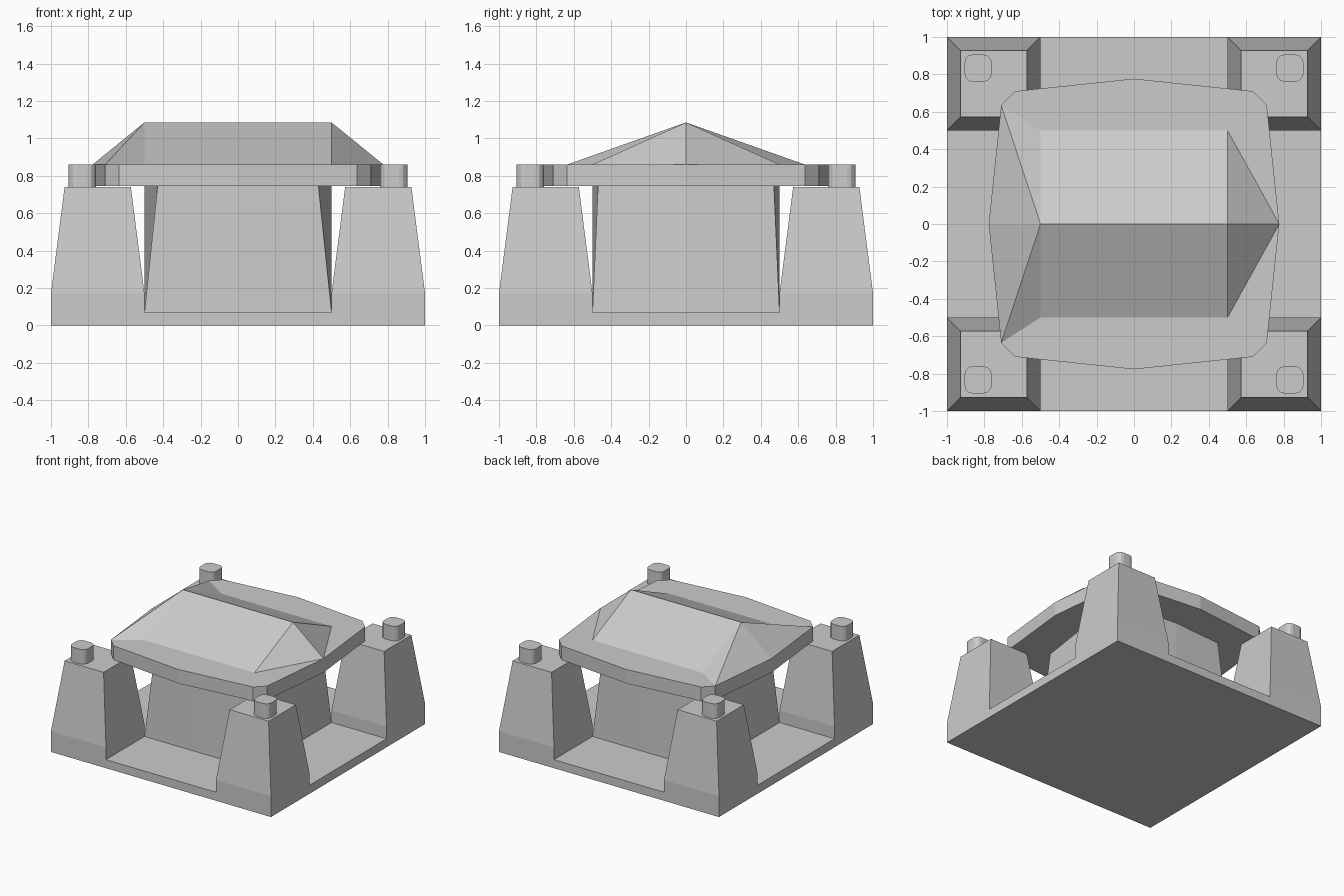
import bpy, bmesh
from math import cos, sin, pi

if "Cube" in bpy.data.objects:
    bpy.data.objects.remove(bpy.data.objects["Cube"])


def finish(name, bm):
    bmesh.ops.recalc_face_normals(bm, faces=bm.faces)
    me = bpy.data.meshes.new(name)
    bm.to_mesh(me)
    bm.free()
    ob = bpy.data.objects.new(name, me)
    bpy.context.collection.objects.link(ob)
    return ob


def loft(name, rings):
    """Closed solid through rings given as (xy points, z)."""
    bm = bmesh.new()
    loops = [[bm.verts.new((x, y, z)) for x, y in pts] for pts, z in rings]
    for a, b in zip(loops, loops[1:]):
        for i in range(len(a)):
            j = (i + 1) % len(a)
            bm.faces.new((a[i], a[j], b[j], b[i]))
    bm.faces.new(loops[0][::-1])
    bm.faces.new(loops[-1])
    return finish(name, bm)


def square(cx, cy, h):
    return [(cx - h, cy - h), (cx + h, cy - h), (cx + h, cy + h), (cx - h, cy + h)]


def four_way(quadrant):
    """Repeat first-quadrant points by quarter turns."""
    out, pts = [], list(quadrant)
    for _ in range(4):
        out += pts
        pts = [(-y, x) for x, y in pts]
    return out


# Base slab
loft("base_slab", [(square(0, 0, 1), 0), (square(0, 0, 1), 0.07)])

# Corner towers with rounded pegs
for sx in (-1, 1):
    for sy in (-1, 1):
        cx, cy = 0.75 * sx, 0.75 * sy
        loft("corner_tower", [(square(cx, cy, 0.25), 0), (square(cx, cy, 0.25), 0.17),
                              (square(cx, cy, 0.177), 0.74)])
        px, py, r = 0.833 * sx, 0.833 * sy, 0.045
        corner = [(0.028 + r * cos(i * pi / 6), 0.028 + r * sin(i * pi / 6)) for i in range(4)]
        peg = [(px + x, py + y) for x, y in four_way(corner)]
        loft("peg", [(peg, 0.74), (peg, 0.86)])

# Central walls: square foot, pointed-sided top
foot = four_way([(0.5, 0), (0.5, 0.5)])
head = [(0.5, 0), (0.43, 0.47), (0, 0.5), (-0.43, 0.47),
        (-0.5, 0), (-0.43, -0.47), (0, -0.5), (0.43, -0.47)]
loft("central_walls", [(foot, 0.07), (head, 0.745)])

# Roof: thick rim, flat eaves and a ridged centre
E, T = 0.86, 1.085
outline = four_way([(0.777, 0), (0.71, 0.635), (0.635, 0.71)])
bm = bmesh.new()
low = [bm.verts.new((x, y, 0.745)) for x, y in outline]
rim = [bm.verts.new((x, y, E)) for x, y in outline]
bm.faces.new(low[::-1])
for i in range(12):
    j = (i + 1) % 12
    bm.faces.new((low[i], low[j], rim[j], rim[i]))
ridge = {s: bm.verts.new((0.5 * s, 0, T)) for s in (1, -1)}
eave = {(sx, sy): bm.verts.new((0.5 * sx, 0.5 * sy, E)) for sx in (1, -1) for sy in (1, -1)}
for sy, ids in ((1, (1, 2, 3, 4, 5)), (-1, (11, 10, 9, 8, 7))):
    bm.faces.new((ridge[1], ridge[-1], eave[-1, sy], eave[1, sy]))
    bm.faces.new([rim[i] for i in ids] + [eave[-1, sy], eave[1, sy]])
    # right end folds from eave to rim, left end from ridge to corner
    bm.faces.new((ridge[1], eave[1, sy], rim[0]))
    bm.faces.new((eave[1, sy], rim[ids[0]], rim[0]))
    bm.faces.new((ridge[-1], eave[-1, sy], rim[ids[-1]]))
    bm.faces.new((ridge[-1], rim[ids[-1]], rim[6]))
finish("roof", bm)
